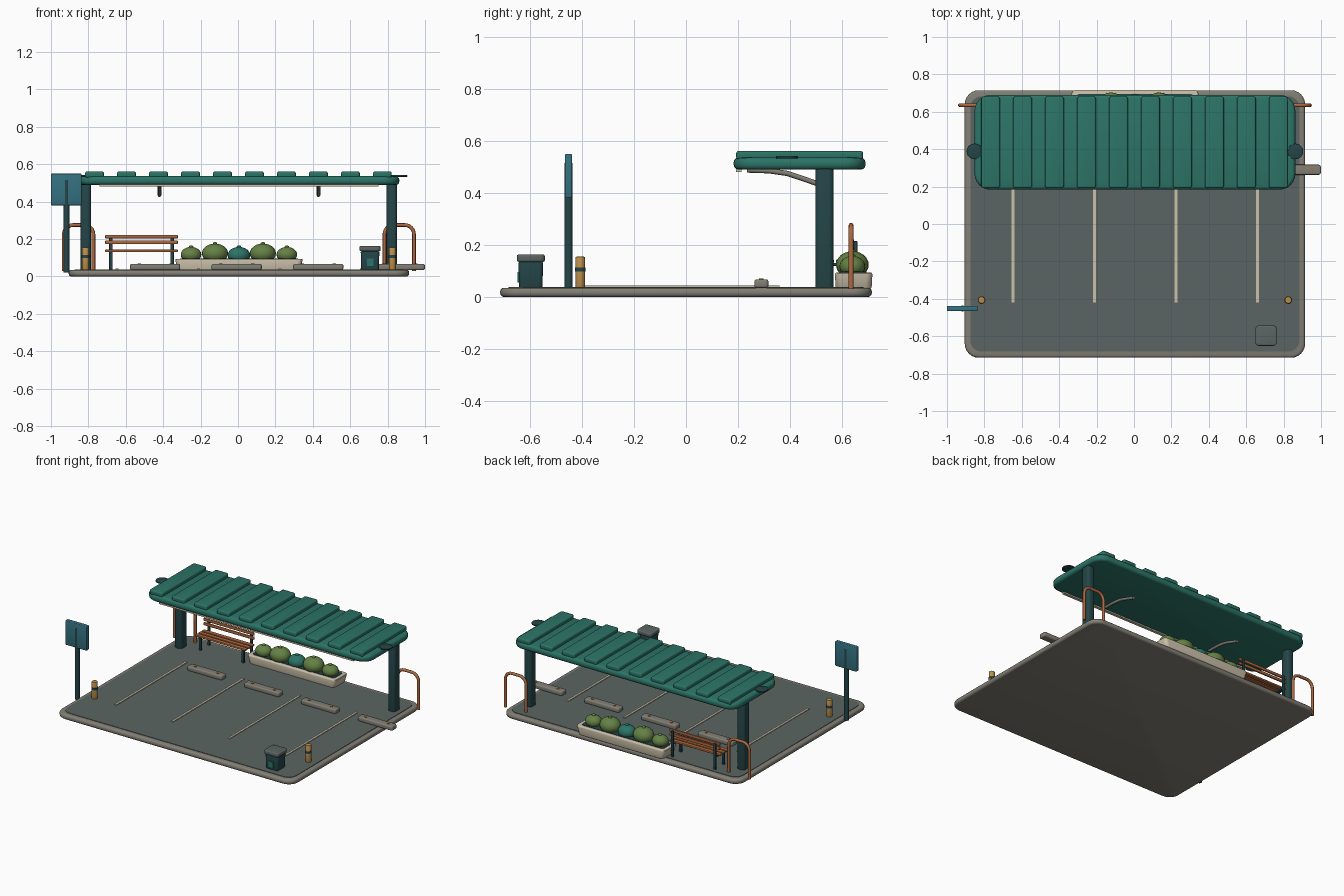
import bpy, bmesh, math
from mathutils import Matrix, Vector

old = bpy.data.objects.get("Cube")
if old:
    bpy.data.objects.remove(old, do_unlink=True)


def material(name, r, g, b):
    m = bpy.data.materials.new(name)
    m.use_nodes = True
    m.diffuse_color = (r, g, b, 1)
    m.node_tree.nodes["Principled BSDF"].inputs["Base Color"].default_value = (r, g, b, 1)
    return m


asphalt = material("asphalt grey", 0.105, 0.13, 0.125)
stone = material("stone grey", 0.22, 0.21, 0.175)
green = material("canopy green", 0.025, 0.175, 0.135)
dark = material("dark teal", 0.018, 0.06, 0.065)
copper = material("copper", 0.42, 0.14, 0.05)
ochre = material("ochre", 0.52, 0.28, 0.07)
blue = material("sign blue", 0.035, 0.165, 0.22)
leaf = material("leaf green", 0.13, 0.22, 0.06)
cream = material("cream", 0.60, 0.53, 0.40)


def finish(name, bm, mat):
    bmesh.ops.recalc_face_normals(bm, faces=bm.faces[:])
    mesh = bpy.data.meshes.new(name)
    bm.to_mesh(mesh)
    bm.free()
    mesh.materials.append(mat)
    ob = bpy.data.objects.new(name, mesh)
    bpy.context.collection.objects.link(ob)
    return ob


def box(name, center, size, mat, bevel=0, corner=0, taper=1):
    """Box with rounded vertical corners, softened rims and a tapered foot."""
    bm = bmesh.new()
    bmesh.ops.create_cube(bm, size=1)
    for v in bm.verts:
        k = taper if v.co.z < 0 else 1
        v.co = Vector((v.co.x * size[0] * k, v.co.y * size[1] * k, v.co.z * size[2]))
    if corner:
        upright = [e for e in bm.edges if abs(e.verts[0].co.z - e.verts[1].co.z) > size[2] / 2]
        bmesh.ops.bevel(bm, geom=upright, offset=corner, segments=6, profile=0.5, affect='EDGES')
    if bevel:
        rims = [e for e in bm.edges if abs(e.verts[0].co.z - e.verts[1].co.z) < 1e-5] if corner else bm.edges[:]
        bmesh.ops.bevel(bm, geom=rims, offset=bevel, segments=3, profile=0.5, affect='EDGES')
    bmesh.ops.translate(bm, verts=bm.verts[:], vec=center)
    return finish(name, bm, mat)


def cylinder(name, x, y, z0, z1, r, mat, sides=20, bevel=0):
    bm = bmesh.new()
    bmesh.ops.create_cone(bm, cap_ends=True, segments=sides, radius1=r, radius2=r, depth=z1 - z0,
                          matrix=Matrix.Translation((x, y, (z0 + z1) / 2)))
    if bevel:
        rims = [e for e in bm.edges if abs(e.verts[0].co.z - e.verts[1].co.z) < 1e-5]
        bmesh.ops.bevel(bm, geom=rims, offset=bevel, segments=2, profile=0.5, affect='EDGES')
    return finish(name, bm, mat)


def ball(name, center, radii, mat):
    bm = bmesh.new()
    bmesh.ops.create_uvsphere(bm, u_segments=20, v_segments=12, radius=1,
                              matrix=Matrix.Translation(center) @ Matrix.Diagonal((*radii, 1)))
    return finish(name, bm, mat)


def tube(name, points, r, mat):
    curve = bpy.data.curves.new(name, 'CURVE')
    curve.dimensions = '3D'
    curve.bevel_depth = r
    curve.bevel_resolution = 2
    curve.use_fill_caps = True
    spline = curve.splines.new('POLY')
    spline.points.add(len(points) - 1)
    for p, co in zip(spline.points, points):
        p.co = (*co, 1)
    curve.materials.append(mat)
    ob = bpy.data.objects.new(name, curve)
    bpy.context.collection.objects.link(ob)
    return ob


CX = 0.005  # the lot's middle line

# Ground slab and paving
box("curb_slab", (CX, 0, 0.0175), (1.82, 1.43, 0.035), stone, 0.014, 0.075)
box("paving", (CX, 0, 0.03), (1.76, 1.365, 0.016), asphalt, 0, 0.06)

# Parking bays
for i in range(4):
    box(f"bay_line_{i}", (-0.647 + 0.4355 * i, -0.03, 0.04), (0.015, 0.78, 0.006), cream)
    x = -0.443 + 0.436 * i
    box(f"wheel_stop_{i}", (x, 0.29, 0.051), (0.268, 0.054, 0.032), stone, 0.008, 0.012)
    for s in (-1, 1):
        cylinder(f"stop_bolt_{i}_{s}", x + s * 0.085, 0.29, 0.06, 0.07, 0.009, copper, 12)

# Canopy roof with raised ribs
box("canopy", (CX, 0.437, 0.513), (1.715, 0.507, 0.046), green, 0.018, 0.085)
for i in range(10):
    box(f"roof_rib_{i}", (-0.767 + 0.171 * i, 0.437, 0.545), (0.1, 0.488, 0.032), green, 0.008, 0.012)
box("canopy_light_strip", (CX, 0.203, 0.487), (1.49, 0.02, 0.012), cream)

# Posts, end caps, hoops and bollards on both sides
for side, s in (("right", -1), ("left", 1)):
    box(f"{side}_post", (CX + s * 0.818, 0.533, 0.265), (0.056, 0.07, 0.47), dark, 0.006, 0.02)
    cylinder(f"{side}_roof_disc", CX + s * 0.858, 0.388, 0.533, 0.542, 0.042, dark, 20, 0.002)
    tube(f"{side}_roof_arm", [(CX + s * 0.425, y, z) for y, z in
         ((0.235, 0.488), (0.32, 0.485), (0.39, 0.475), (0.45, 0.455), (0.51, 0.434))], 0.01, stone)

    outer, inner, bend, top = 0.936, 0.778, 0.05, 0.275
    path = [(CX + s * outer, 0.635, 0.03)]
    for j in range(7):
        a = math.pi / 2 * j / 6
        path.append((CX + s * (outer - bend + bend * math.cos(a)), 0.635, top - bend + bend * math.sin(a)))
    for j in range(7):
        a = math.pi / 2 * (1 + j / 6)
        path.append((CX + s * (inner + bend + bend * math.cos(a)), 0.635, top - bend + bend * math.sin(a)))
    path.append((CX + s * inner, 0.635, 0.03))
    tube(f"{side}_rack_hoop", path, 0.01, copper)

    bx = CX + s * 0.82
    cylinder(f"{side}_bollard", bx, -0.407, 0.035, 0.155, 0.019, ochre, 16, 0.005)
    cylinder(f"{side}_bollard_band", bx, -0.407, 0.098, 0.114, 0.0205, dark, 16)

# Sign
cylinder("sign_post", -0.917, -0.452, 0.022, 0.515, 0.016, dark, 16)
box("sign_panel", (-0.918, -0.452, 0.465), (0.164, 0.028, 0.17), blue, 0.005)

# Bench facing the front
for i in range(3):
    box(f"seat_slat_{i}", (-0.516, 0.555 + 0.036 * i, 0.137), (0.388, 0.028, 0.014), copper, 0.004)
for i, z in enumerate((0.183, 0.213)):
    box(f"back_slat_{i}", (-0.516, 0.64, z), (0.388, 0.012, 0.02), copper, 0.004)
for i, x in enumerate((-0.68, -0.352)):
    for j, (y, z) in enumerate(((0.56, 0.13), (0.652, 0.215))):
        box(f"bench_leg_{i}_{j}", (x, y, (z + 0.035) / 2), (0.018, 0.014, z - 0.035), dark, 0.003)
    box(f"bench_rail_{i}", (x, 0.6, 0.125), (0.018, 0.1, 0.012), dark, 0.003)

# Planter with a row of shrubs
box("planter", (CX, 0.645, 0.062), (0.685, 0.145, 0.064), cream, 0.008, 0.025, 0.95)
box("planter_soil", (CX, 0.645, 0.094), (0.63, 0.1, 0.006), dark, 0, 0.02)
for i in range(5):
    r = (0.055, 0.07, 0.06)[min(i, 4 - i)] if i in (0, 1, 2) else (0.055, 0.07)[4 - i]
    x = CX + (i - 2) * 0.128
    tint = green if i == 2 else leaf
    top = 0.176 if i in (1, 3) else 0.158
    ball(f"shrub_{i}", (x, 0.64, top - r * 0.75), (r, r * 0.9, r * 0.75), tint)
    ball(f"shrub_bud_{i}", (x, 0.64, top), (0.012, 0.012, 0.008), tint)

# Litter bin
box("bin_body", (0.706, -0.597, 0.085), (0.1, 0.095, 0.1), dark, 0.005, 0.015, 0.94)
box("bin_lid", (0.706, -0.597, 0.149), (0.114, 0.108, 0.028), asphalt, 0.007, 0.018)
box("bin_label", (0.706, -0.645, 0.075), (0.035, 0.008, 0.04), green)

# Smooth rounded parts and keep creases crisp
bpy.ops.object.select_all(action='DESELECT')
for ob in bpy.context.collection.objects:
    if ob.type == 'MESH':
        ob.select_set(True)
        bpy.context.view_layer.objects.active = ob
bpy.ops.object.shade_smooth_by_angle(angle=math.radians(35))
